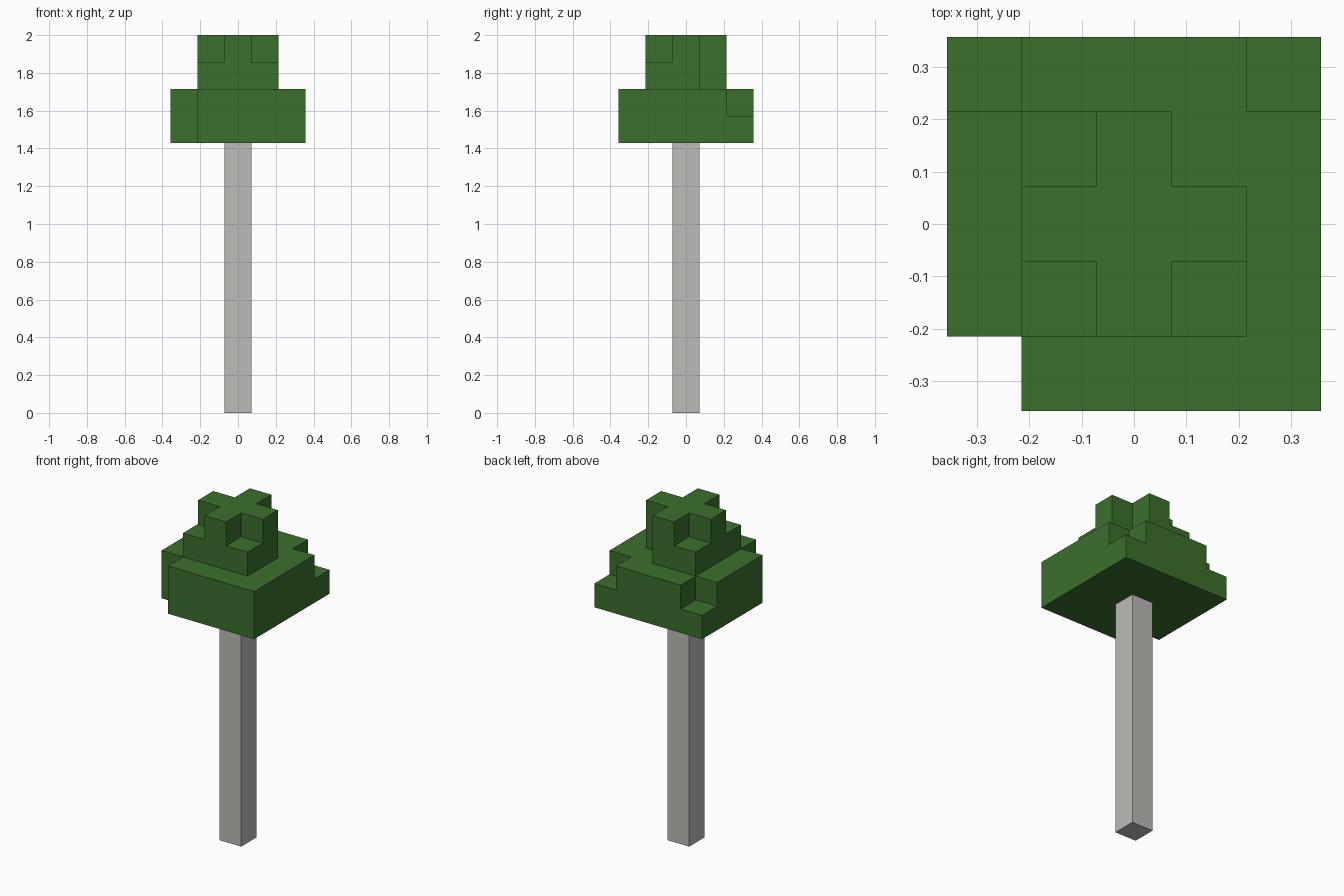
import bpy, bmesh
from mathutils import Vector

cube = bpy.data.objects.get("Cube")
if cube:
    bpy.data.objects.remove(cube, do_unlink=True)

U = 1 / 7  # edge of one block


def make_material(name, rgb):
    mat = bpy.data.materials.new(name)
    mat.use_nodes = True
    mat.diffuse_color = (*rgb, 1)
    mat.node_tree.nodes["Principled BSDF"].inputs["Base Color"].default_value = (*rgb, 1)
    return mat


def square(radius, z, missing=()):
    """One square layer of blocks with some corners left out."""
    span = range(-radius, radius + 1)
    return {(x, y, z) for x in span for y in span if (x, y) not in missing}


def build_blocks(name, cells, mat):
    """Skin a set of blocks, keeping only outer faces and merging flat areas."""
    bm = bmesh.new()
    for cell in cells:
        centre = Vector(cell) + Vector((0, 0, 0.5))
        for axis in range(3):
            for sign in (-1, 1):
                n = Vector((0, 0, 0))
                n[axis] = sign
                if tuple(int(c + d) for c, d in zip(cell, n)) in cells:
                    continue
                a = Vector((0, 0, 0))
                a[(axis + 1) % 3] = 1
                b = n.cross(a)
                corners = [a + b, b - a, -a - b, a - b]
                bm.faces.new([bm.verts.new((centre + (n + c) / 2) * U) for c in corners])
    bmesh.ops.remove_doubles(bm, verts=bm.verts, dist=0.001)
    bmesh.ops.dissolve_limit(bm, angle_limit=0.01, verts=bm.verts, edges=bm.edges)
    mesh = bpy.data.meshes.new(name)
    bm.to_mesh(mesh)
    bm.free()
    mesh.materials.append(mat)
    obj = bpy.data.objects.new(name, mesh)
    bpy.context.collection.objects.link(obj)
    return obj


bark = make_material("pale bark", (0.51, 0.497, 0.474))
leaf = make_material("leaf green", (0.044, 0.162, 0.026))

# Trunk: a single column of blocks
build_blocks("trunk", {(0, 0, z) for z in range(10)}, bark)

# Canopy: two wide layers, then two narrow ones ending in a cross
canopy = square(2, 10, [(-2, -2)])
canopy |= square(2, 11, [(-2, -2), (2, 2), (-2, 2)])
canopy |= square(1, 12, [(1, 1)])
canopy |= square(1, 13, [(x, y) for x in (-1, 1) for y in (-1, 1)])
build_blocks("canopy", canopy, leaf)
